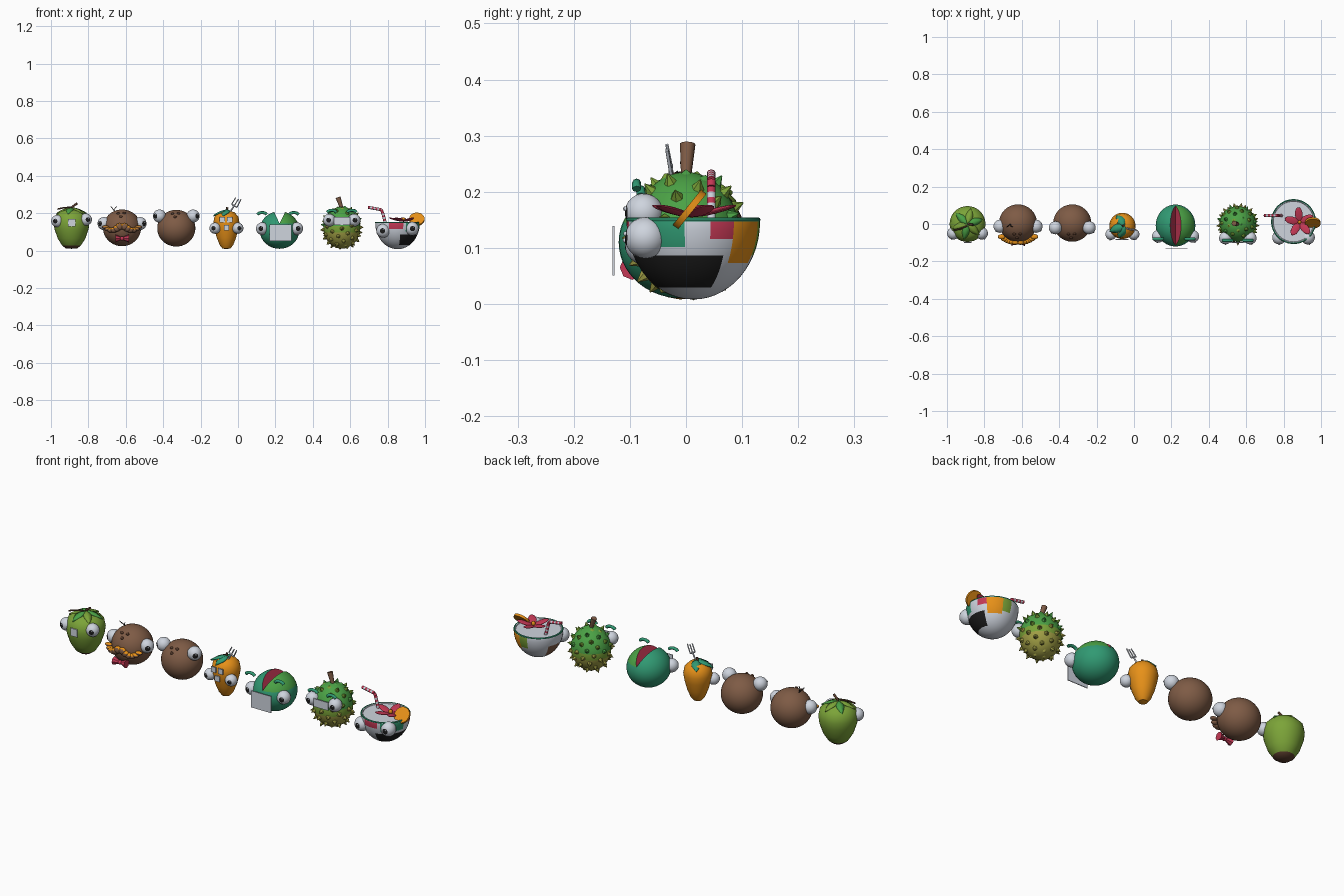
import bpy, bmesh, math
from mathutils import Vector, Matrix

if "Cube" in bpy.data.objects:
    bpy.data.objects.remove(bpy.data.objects["Cube"])

COL = dict(lime=(0.20, 0.37, 0.04), green=(0.07, 0.36, 0.06), teal=(0.03, 0.32, 0.17),
           brown=(0.21, 0.105, 0.06), orange=(0.85, 0.30, 0.01), red=(0.55, 0.04, 0.09),
           pale=(0.62, 0.66, 0.73), black=(0.012, 0.012, 0.012), olive=(0.36, 0.35, 0.06),
           dark_brown=(0.10, 0.045, 0.025))
MAT = {}
for k, c in COL.items():
    MAT[k] = bpy.data.materials.new(k)
    MAT[k].diffuse_color = (*c, 1)


def finish(name, bm, mats, rule=None, smooth=True, loc=(0, 0, 0)):
    """Turn a bmesh into an object; rule(face) picks the material index."""
    bmesh.ops.recalc_face_normals(bm, faces=bm.faces)
    for f in bm.faces:
        f.smooth = smooth
        if rule:
            f.material_index = rule(f)
    me = bpy.data.meshes.new(name)
    bm.to_mesh(me)
    bm.free()
    for m in mats.split():
        me.materials.append(MAT[m])
    ob = bpy.data.objects.new(name, me)
    ob.location = loc
    bpy.context.collection.objects.link(ob)
    return ob


def ball(name, c, r, mats, rot=None, rule=None, seg=24):
    bm = bmesh.new()
    bmesh.ops.create_uvsphere(bm, u_segments=seg, v_segments=seg * 2 // 3, radius=1)
    m = (rot.to_4x4() if rot else Matrix()) @ Matrix.Diagonal((*r, 1))
    bm.transform(m)
    return finish(name, bm, mats, rule, loc=c)


def lathe(name, c, prof, mats, rule=None, seg=32):
    bm = bmesh.new()
    rings = [[bm.verts.new((max(r, 0.0005) * math.cos(2 * math.pi * i / seg),
                            max(r, 0.0005) * math.sin(2 * math.pi * i / seg), z))
              for i in range(seg)] for r, z in prof]
    for a, b in zip(rings, rings[1:]):
        for i in range(seg):
            j = (i + 1) % seg
            bm.faces.new((a[i], a[j], b[j], b[i]))
    bm.faces.new(rings[0])
    bm.faces.new(rings[-1])
    return finish(name, bm, mats, rule, loc=c)


def cone(name, a, b, r1, r2, mat, seg=10, smooth=True):
    a, b = Vector(a), Vector(b)
    bm = bmesh.new()
    bmesh.ops.create_cone(bm, cap_ends=True, segments=seg, radius1=r1, radius2=r2, depth=(b - a).length)
    bm.transform((b - a).to_track_quat('Z', 'Y').to_matrix().to_4x4())
    return finish(name, bm, mat, smooth=smooth and r2 == r1, loc=(a + b) / 2)


def tube(name, pts, r, mat):
    cu = bpy.data.curves.new(name, 'CURVE')
    cu.dimensions = '3D'
    cu.bevel_depth, cu.bevel_resolution, cu.use_fill_caps = r, 2, True
    sp = cu.splines.new('POLY')
    sp.points.add(len(pts) - 1)
    for p, q in zip(sp.points, pts):
        p.co = (*q, 1)
    cu.materials.append(MAT[mat])
    ob = bpy.data.objects.new(name, cu)
    bpy.context.collection.objects.link(ob)


def box(name, c, s, mat):
    bm = bmesh.new()
    bmesh.ops.create_cube(bm, size=1)
    bm.transform(Matrix.Diagonal((*s, 1)))
    return finish(name, bm, mat, smooth=False, loc=c)


def leaf(name, c, ang, length, width, drop, mat):
    bm = bmesh.new()
    rows = []
    for i in range(6):
        t = i / 5
        w = width * math.sin(math.pi * (0.06 + 0.92 * t))
        rows.append([bm.verts.new((length * t, s * w, -drop * t * t - 0.004 * abs(s))) for s in (-1, 0, 1)])
    for a, b in zip(rows, rows[1:]):
        for k in (0, 1):
            bm.faces.new((a[k], a[k + 1], b[k + 1], b[k]))
    bm.transform(Matrix.Rotation(ang, 4, 'Z'))
    ob = finish(name, bm, mat, loc=c)
    ob.modifiers.new('thick', 'SOLIDIFY').thickness = 0.004


def eyes(name, cx, half, y, z, r, out=0.2, dz=0.0):
    """Pair of eyeballs with a black pupil around the gaze direction."""
    for s, side in ((-1, 'left'), (1, 'right')):
        d = Vector((s * out, -1, 0)).normalized()
        ball(f'{name}_eye_{side}', (cx + s * half, y, z + s * dz), (r, r, r), 'pale black',
             d.to_track_quat('Z', 'Y').to_matrix(),
             lambda f: int(f.calc_center_median().normalized().dot(d) > 0.91))
        ball(f'{name}_glint_{side}', Vector((cx + s * half, y, z + s * dz)) + (d + Vector((0.12, 0, 0.2))).normalized() * r,
             (r * .12,) * 3, 'pale', seg=9)


def brows(name, cx, half, y, z, w, r):
    for s in (-1, 1):
        tube(f'{name}_brow', [(cx + s * half + w * math.cos(a), y, z + 0.6 * w * math.sin(a))
                              for a in [math.pi * (0.1 + 0.8 * i / 8) for i in range(9)]], r, 'teal')


# --- green fruit with sepals ---
X = -0.89
lathe('green_fruit_body', (X, 0, 0), [(0, .01), (.03, .012), (.05, .027), (.074, .065), (.091, .115), (.096, .15),
      (.089, .185), (.065, .21), (.03, .221), (0, .222)], 'lime dark_brown',
      lambda f: int(f.calc_center_median().z < .022))
for i in range(6):
    leaf('sepal', (X, 0, .231), i * math.pi / 3 + .3, .085, .02, .03, 'lime' if i % 2 else 'green')
tube('green_fruit_stem', [(X, 0, .215), (X + .005, 0, .235), (X + .03, -.005, .253)], .006, 'dark_brown')
tube('green_fruit_twig', [(X, -.01, .232), (X - .04, -.025, .23), (X - .075, -.035, .222)], .004, 'dark_brown')
eyes('green_fruit', X, .076, -.05, .162, .033, .4, .004)
box('green_fruit_mouth', (X, -.098, .15), (.04, .005, .04), 'pale')

# --- two coconuts ---
for n, cx, cz, half, ey, ez in (('gentleman', -.62, .122, .096, -.012, .145), ('plain', -.33, .12, .09, -.02, .185)):
    ball(n + '_coconut_body', (cx, .005, cz), (.102, .1, .098), 'brown', seg=32)
    eyes(n + '_coconut', cx, half, ey, ez, .035, .9)
    for dx, dz in ((-.02, .077), (.012, .079), (-.006, .06)):
        dy = -math.sqrt(.0099 - dx * dx - dz * dz)
        ball('coconut_dimple', (cx + dx, .006 + dy, cz + dz), (.009, .007, .007), 'dark_brown', seg=12)

# moustache, bow tie and hair
X = -.62
for s in (-1, 1):
    for i in range(6):
        t = i / 5
        ball('moustache_lock', (X + s * (.014 + .074 * t), -.098 + .03 * t * t, .128 - .03 * math.sin(t * 2.4) + .018 * t),
             (.02, .014, .019 - .01 * t), 'brown orange', rule=lambda f: int(f.normal.z > .45), seg=12)
    cone('bow_tie_wing', (X + s * .036, -.096, .065), (X, -.096, .065), .022, .006, 'red', 8)
    tube('hair_strand', [(X - .04, 0, .21), (X - .045 + s * .006, -.01, .226), (X - .045 + s * .016, -.016, .236)], .002, 'black')
ball('bow_tie_knot', (X, -.098, .065), (.011, .011, .011), 'red', seg=12)

# --- mango ---
X, Y = -.062, -.01
lathe('mango_body', (X, Y, 0), [(0, .008), (.022, .012), (.036, .03), (.052, .07), (.064, .115), (.07, .15),
      (.064, .182), (.043, .205), (.018, .213), (0, .214)], 'orange')
eyes('mango', X, .061, -.055, .12, .03, .3)
for a, l in ((2.2, .07), (3.5, .085), (4.3, .07)):
    leaf('mango_leaf', (X + .01, Y, .22), a, l, .024, .03, 'teal')
tube('mango_stem', [(X, Y, .205), (X + .005, Y, .232)], .006, 'dark_brown')
for dx, z in ((-.022, .165), (.018, .165), (0, .122)):
    box('mango_mouth_plate', (X + dx, -.083, z), (.028, .006, .028), 'pale')
tube('fork_handle', [(-.05, -.02, .195), (-.02, -.027, .24)], .004, 'pale')
tube('fork_bar', [(-.034, -.027, .248), (-.006, -.027, .232)], .004, 'pale')
for k in range(3):
    px, pz = -.034 + .014 * k, .248 - .008 * k
    tube('fork_tine', [(px, -.027, pz), (px + .022, -.034, pz + .036 + .006 * (k == 2))], .003, 'pale')

# --- watermelon with a wedge removed ---
X = .222
melon = ball('watermelon_body', (X, -.008, .11), (.106, .112, .1), 'teal green red', seg=40,
             rule=lambda f: int(f.calc_center_median().x > 0 and f.calc_center_median().z > .035))
bm = bmesh.new()
tri = [[bm.verts.new((x, y, z)) for x, z in ((.178, .24), (.222, .145), (.268, .24))] for y in (-.2, .2)]
for a in range(3):
    b = (a + 1) % 3
    bm.faces.new((tri[0][a], tri[0][b], tri[1][b], tri[1][a]))
for t in tri:
    bm.faces.new(t)
cutter = finish('wedge_cutter', bm, 'teal green red', lambda f: 2, smooth=False)
cutter.hide_render = True
cutter.hide_viewport = False
cutter.display_type = 'WIRE'
mod = melon.modifiers.new('wedge', 'BOOLEAN')
mod.operation, mod.object, mod.solver = 'DIFFERENCE', cutter, 'EXACT'
eyes('watermelon', X, .092, -.066, .118, .034, .25)
brows('watermelon', X - .008, .085, -.08, .188, .026, .008)
box('watermelon_mouth_plate', (.227, -.129, .095), (.116, .004, .088), 'pale')

# --- spiky fruit ---
C = Vector((.555, 0, .123))
ball('spiky_fruit_body', C, (.098, .096, .112), 'olive lime green', seg=32,
     rule=lambda f: 0 if f.calc_center_median().z < -.03 else 1 if f.calc_center_median().z < .005 else 2)
N = 70
for i in range(N):
    z = 1 - 2 * (i + .5) / N
    a = i * 2.39996
    q = math.sqrt(1 - z * z)
    d = Vector((q * math.cos(a), q * math.sin(a), z))
    if d.y < -.6 and .15 < z < .7:
        continue
    p = C + Vector((d.x * .096, d.y * .094, d.z * .11))
    tip = p + d * (.02 if abs(z) < .85 else .008)
    cone('spike', p, tip, .012, .001, 'olive' if z < .1 else 'lime' if i % 3 else 'green', 6)
cone('spiky_fruit_stem', (.555, 0, .225), (.535, .003, .285), .009, .014, 'brown', 10)
eyes('spiky_fruit', C.x, .066, -.075, .163, .034, .15)
brows('spiky_fruit', C.x, .054, -.088, .2, .026, .008)
box('spiky_fruit_mouth', (C.x, -.1, .158), (.085, .005, .042), 'pale')

# --- patchwork bowl drink ---
BX, BY = .853, .013


def patch(f):
    c = f.calc_center_median()
    a = math.degrees(math.atan2(c.y, c.x))
    if c.z > .147:
        return 0
    if .03 < c.z < .092 and -80 < a < 28:
        return 1
    if .04 < c.z < .1 and (a > 150 or a < -175):
        return 6
    if c.z > .105 and -65 < a < -10:
        return 2
    if c.z > .112 and (15 < a < 39 or -115 < a < -75):
        return 3
    if c.z > .072 and 39 <= a < 76:
        return 4
    if c.z > .085 and 76 <= a < 101:
        return 5
    return 0


prof = [(.119 * math.sin(t), .147 - .139 * math.cos(t)) for t in [math.pi / 2 * i / 14 for i in range(15)]]
lathe('bowl', (BX, BY, 0), prof + [(.118, .152), (.11, .152), (.108, .148), (0, .148)],
      'pale black teal red orange lime brown', patch, 48)
bpy.ops.mesh.primitive_torus_add(location=(BX, BY, .15), major_radius=.116, minor_radius=.004,
                                 major_segments=48, minor_segments=8)
bpy.context.object.name = 'bowl_rim'
bpy.context.object.data.materials.append(MAT['teal'])
eyes('bowl', BX, .077, -.072, .112, .037, .1, .006)
# flower
for i in range(5):
    a = i * math.tau / 5 + .4
    rot = Matrix.Rotation(a, 3, 'Z') @ Matrix.Rotation(-.25, 3, 'Y')
    ball('flower_petal', (.885 + .042 * math.cos(a), .01 + .042 * math.sin(a), .166), (.04, .021, .005), 'red', rot, seg=14)
ball('flower_centre', (.885, .01, .166), (.01, .01, .012), 'orange', seg=12)
# citrus slice on the rim
sc, sn = Vector((.956, .006, .168)), Vector((0, -.78, .63))
cone('citrus_slice', sc - sn * .006, sc + sn * .006, .041, .041, 'orange', 28)
# striped bent straw
path = [Vector(p) for p in ((.79, .045, .14), (.772, .045, .208), (.765, .045, .219), (.695, .045, .232))]
for a, b, n in zip(path, path[1:], (7, 1, 7)):
    for i in range(n):
        cone('straw_band', a.lerp(b, i / n), a.lerp(b, (i + 1) / n), .008, .008, 'pale' if i % 2 else 'red', 12)

# sharp edges stay sharp, the rest is smooth
bpy.ops.object.select_all(action='DESELECT')
for ob in bpy.context.collection.objects:
    if ob.type == 'MESH' and ob is not cutter:
        ob.select_set(True)
        bpy.context.view_layer.objects.active = ob
bpy.ops.object.shade_smooth_by_angle(angle=math.radians(40))

for m in bpy.data.materials:
    if m.users and not m.is_grease_pencil:
        m.use_nodes = True
        m.node_tree.nodes["Principled BSDF"].inputs["Base Color"].default_value = m.diffuse_color
